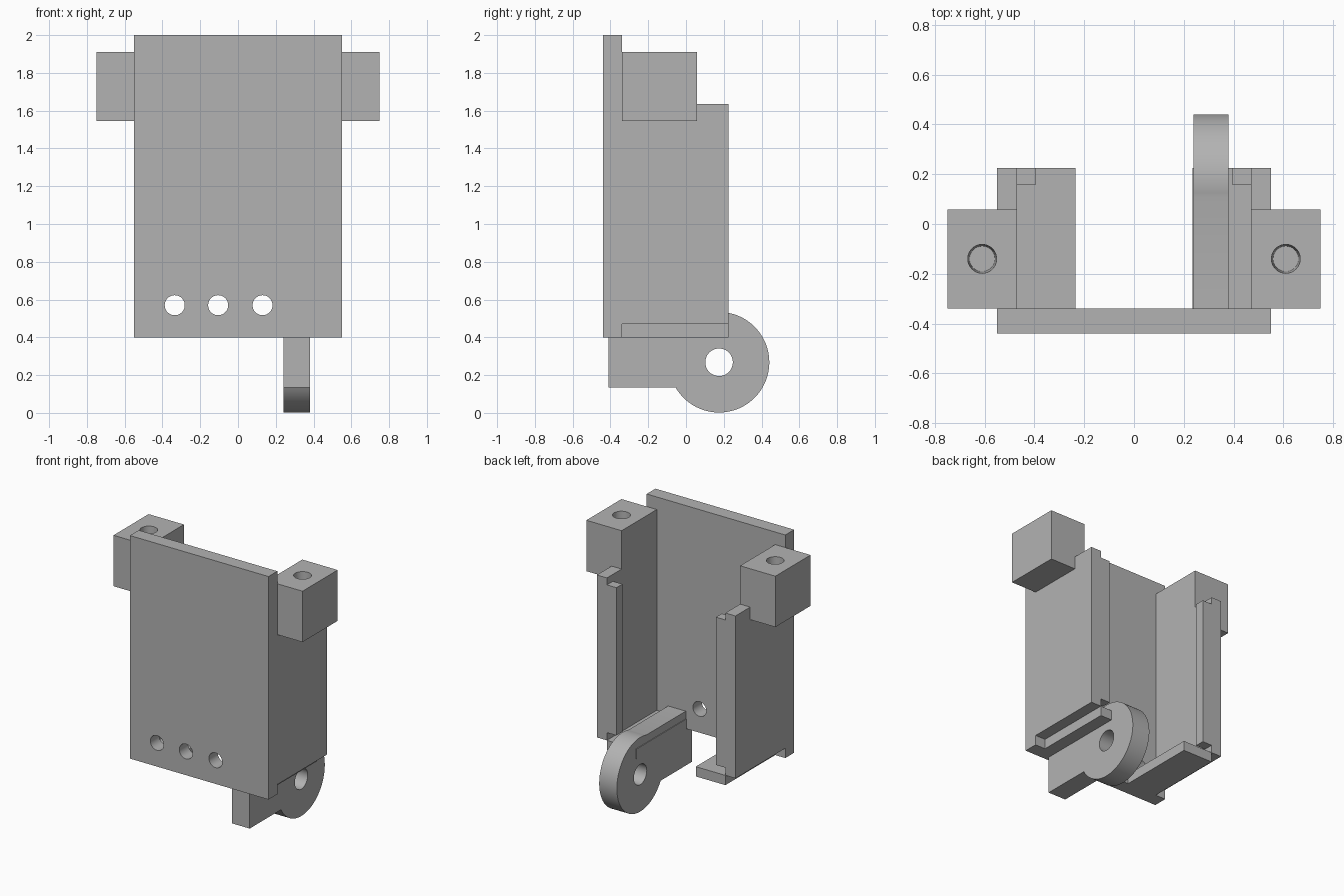
import bpy, bmesh
from math import cos, sin, asin, pi, sqrt
from mathutils import Matrix

cube = bpy.data.objects.get("Cube")
if cube:
    bpy.data.objects.remove(cube, do_unlink=True)

grey = bpy.data.materials.new("mid_grey")
grey.use_nodes = True
colour = (0.45, 0.45, 0.45, 1)
grey.diffuse_color = colour
grey.node_tree.nodes["Principled BSDF"].inputs["Base Color"].default_value = colour


def make(name, bm):
    bmesh.ops.recalc_face_normals(bm, faces=bm.faces)
    mesh = bpy.data.meshes.new(name)
    bm.to_mesh(mesh)
    bm.free()
    mesh.materials.append(grey)
    obj = bpy.data.objects.new(name, mesh)
    bpy.context.collection.objects.link(obj)
    return obj


def box(name, x, y, z):
    bm = bmesh.new()
    bmesh.ops.create_cube(bm, size=1)
    for v in bm.verts:
        v.co = [r[0] if c < 0 else r[1] for c, r in zip(v.co, (x, y, z))]
    return make(name, bm)


def drill(obj, centre, axis, r_start, r_end, depth):
    """Cut a round hole centred on a point along one axis."""
    bm = bmesh.new()
    bmesh.ops.create_cone(bm, cap_ends=True, segments=40, radius1=r_start, radius2=r_end, depth=depth)
    turn = {"x": Matrix.Rotation(pi / 2, 4, "Y"), "y": Matrix.Rotation(pi / 2, 4, "X"), "z": Matrix()}[axis]
    bmesh.ops.transform(bm, matrix=Matrix.Translation(centre) @ turn, verts=bm.verts)
    cutter = make("hole_cutter", bm)
    cutter.hide_render = True
    mod = obj.modifiers.new("hole", "BOOLEAN")
    mod.operation, mod.solver, mod.object = "DIFFERENCE", "EXACT", cutter
    select(obj)
    bpy.ops.object.modifier_apply(modifier=mod.name)
    bpy.data.objects.remove(cutter, do_unlink=True)


def select(obj):
    bpy.ops.object.select_all(action="DESELECT")
    obj.select_set(True)
    bpy.context.view_layer.objects.active = obj


def smooth(obj):
    select(obj)
    bpy.ops.object.shade_smooth_by_angle(angle=pi / 6)


# Front plate with three holes
plate = box("front_plate", (-0.55, 0.55), (-0.44, -0.34), (0.4, 2.0))
for x in (-0.335, -0.105, 0.13):
    drill(plate, (x, -0.39, 0.57), "y", 0.053, 0.053, 0.3)
smooth(plate)

# Mirrored walls, lips, bottom flanges and drilled mounting blocks
for side, s in (("left", 1), ("right", -1)):
    def span(a, b):
        return sorted((s * a, s * b))
    box(side + "_wall", span(0.47, 0.55), (-0.34, 0.225), (0.47, 1.635))
    box(side + "_lip", span(0.395, 0.47), (0.157, 0.225), (0.525, 1.585))
    box(side + "_flange", span(0.235, 0.47), (-0.34, 0.225), (0.4, 0.47))
    block = box(side + "_mounting_block", span(0.47, 0.75), (-0.34, 0.058), (1.545, 1.91))
    drill(block, (s * 0.61, -0.14, 1.8), "z", 0.051, 0.058, 0.22)
    smooth(block)

# Hinge arm: rounded knuckle running into a straight bar
cy, cz, r = 0.175, 0.268, 0.266
low, high, front = 0.135, 0.525, -0.41
start = -pi + asin((cz - low) / r)
end = pi - asin((high - cz) / r)
steps = 64
profile = [(front, high), (front, low)]
for i in range(steps + 1):
    a = start + (end - start) * i / steps
    profile.append((cy + r * cos(a), cz + r * sin(a)))
bm = bmesh.new()
face = bm.faces.new([bm.verts.new((0.24, y, z)) for y, z in profile])
ext = bmesh.ops.extrude_face_region(bm, geom=[face])
bmesh.ops.translate(bm, vec=(0.14, 0, 0), verts=[g for g in ext["geom"] if isinstance(g, bmesh.types.BMVert)])
hinge = make("hinge_arm", bm)
drill(hinge, (0.31, cy, cz), "x", 0.073, 0.073, 0.4)
smooth(hinge)
